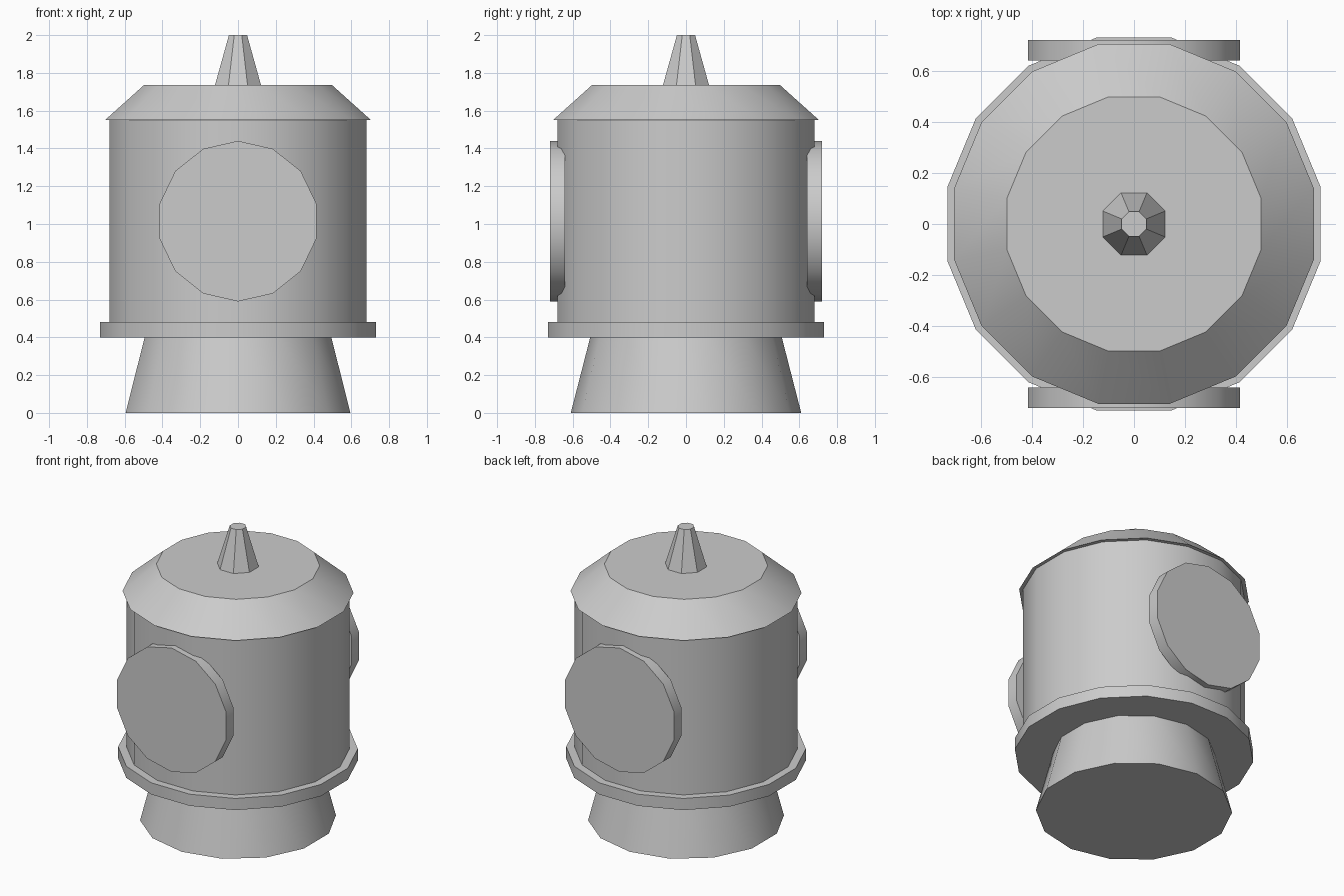
import bpy
from math import pi, radians

cube = bpy.data.objects.get("Cube")
if cube:
    bpy.data.objects.remove(cube, do_unlink=True)

grey = bpy.data.materials.new("light_grey")
colour = (0.6, 0.6, 0.6, 1.0)
grey.use_nodes = True
grey.diffuse_color = colour
grey.node_tree.nodes["Principled BSDF"].inputs["Base Color"].default_value = colour


def drum(name, sides, r_low, r_high, low, high, turn=0.0):
    """Upright closed frustum between two heights."""
    bpy.ops.mesh.primitive_cone_add(
        vertices=sides, radius1=r_low, radius2=r_high, depth=high - low,
        location=(0, 0, (low + high) / 2), rotation=(0, 0, turn))
    return finish(name)


def finish(name):
    obj = bpy.context.object
    obj.name = name
    obj.data.name = name
    obj.data.materials.append(grey)
    bpy.ops.object.shade_smooth_by_angle(angle=radians(30))
    return obj


half_16 = pi / 16
half_8 = pi / 8

# Flared foot, rim, main body, sloping roof and spire
drum("foot", 14, 0.61, 0.507, 0.0, 0.40)
drum("rim", 16, 0.745, 0.745, 0.40, 0.48, half_16)
drum("body", 16, 0.693, 0.693, 0.48, 1.55, half_16)
drum("roof", 16, 0.718, 0.508, 1.55, 1.735, half_16)
drum("spire", 8, 0.132, 0.052, 1.735, 2.0, half_8)

# Round plates on the front and back
for name, side in (("front_disc", -1), ("back_disc", 1)):
    bpy.ops.mesh.primitive_cylinder_add(
        vertices=14, radius=0.425, depth=0.08,
        location=(0, side * 0.68, 1.015), rotation=(pi / 2, 0, 0))
    finish(name)
